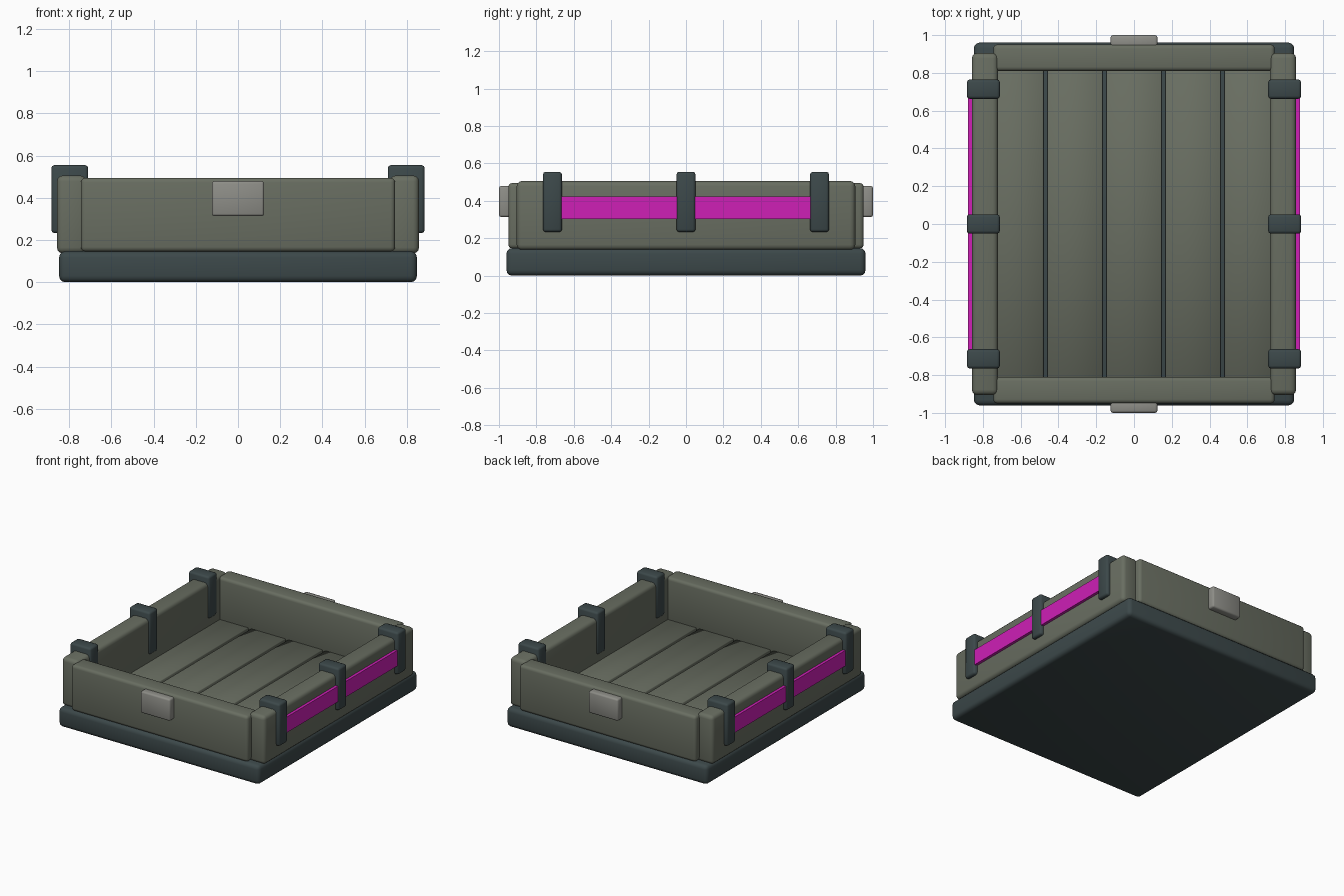
import bpy
import bmesh
import math

old = bpy.data.objects.get("Cube")
if old:
    bpy.data.objects.remove(old, do_unlink=True)


def material(name, rgb):
    m = bpy.data.materials.new(name)
    m.use_nodes = True
    m.diffuse_color = (*rgb, 1)
    bsdf = m.node_tree.nodes["Principled BSDF"]
    bsdf.inputs["Base Color"].default_value = (*rgb, 1)
    bsdf.inputs["Roughness"].default_value = 0.6
    return m


olive = material("olive grey", (0.14, 0.155, 0.12))
slate = material("dark slate", (0.045, 0.065, 0.068))
steel = material("light grey", (0.27, 0.27, 0.245))
magenta = material("magenta", (0.62, 0.014, 0.47))


def box(name, xs, ys, zs, mat, bevel=0.0, segments=3):
    """Box spanning the three ranges, with rounded edges."""
    bm = bmesh.new()
    bmesh.ops.create_cube(bm, size=1)
    for v in bm.verts:
        v.co = [r[0] if c < 0 else r[1] for c, r in zip(v.co, (xs, ys, zs))]
    if bevel:
        bmesh.ops.bevel(bm, geom=bm.edges[:], offset=bevel, segments=segments,
                        profile=0.5, affect='EDGES', clamp_overlap=True)
    bmesh.ops.recalc_face_normals(bm, faces=bm.faces[:])
    mesh = bpy.data.meshes.new(name)
    bm.to_mesh(mesh)
    bm.free()
    mesh.materials.append(mat)
    obj = bpy.data.objects.new(name, mesh)
    bpy.context.collection.objects.link(obj)
    if bevel:
        bpy.ops.object.select_all(action='DESELECT')
        obj.select_set(True)
        bpy.context.view_layer.objects.active = obj
        bpy.ops.object.shade_smooth_by_angle(angle=math.radians(50))
    return obj


def span(sign, inner, outer):
    return sorted((sign * inner, sign * outer))


# Base slab
box("base", (-0.848, 0.848), (-0.96, 0.96), (0, 0.147), slate, 0.03)

# Floor planks with gaps showing the base
for i in range(5):
    x = (i - 2) * 0.313
    box(f"floor_plank_{i + 1}", (x - 0.146, x + 0.146), (-0.83, 0.83),
        (0.12, 0.175), olive, 0.004, 1)

# End walls and their latches
for side, s in (("front", -1), ("back", 1)):
    box(f"{side}_wall", (-0.745, 0.745), span(s, 0.81, 0.95),
        (0.145, 0.495), olive, 0.022)
    box(f"{side}_latch", (-0.124, 0.124), span(s, 0.93, 1.0),
        (0.313, 0.479), steel, 0.012, 2)

# Side walls, glowing strips and clamps
for side, s in (("left", 1), ("right", -1)):
    box(f"{side}_wall", span(s, 0.72, 0.858), (-0.905, 0.905),
        (0.137, 0.506), olive, 0.028)
    box(f"{side}_strip", span(s, 0.84, 0.879), (-0.69, 0.69),
        (0.303, 0.422), magenta)
    for place, y in (("front", -0.714), ("middle", 0), ("back", 0.714)):
        box(f"{side}_{place}_clamp", span(s, 0.71, 0.885),
            (y - 0.051, y + 0.051), (0.233, 0.555), slate, 0.015, 2)
